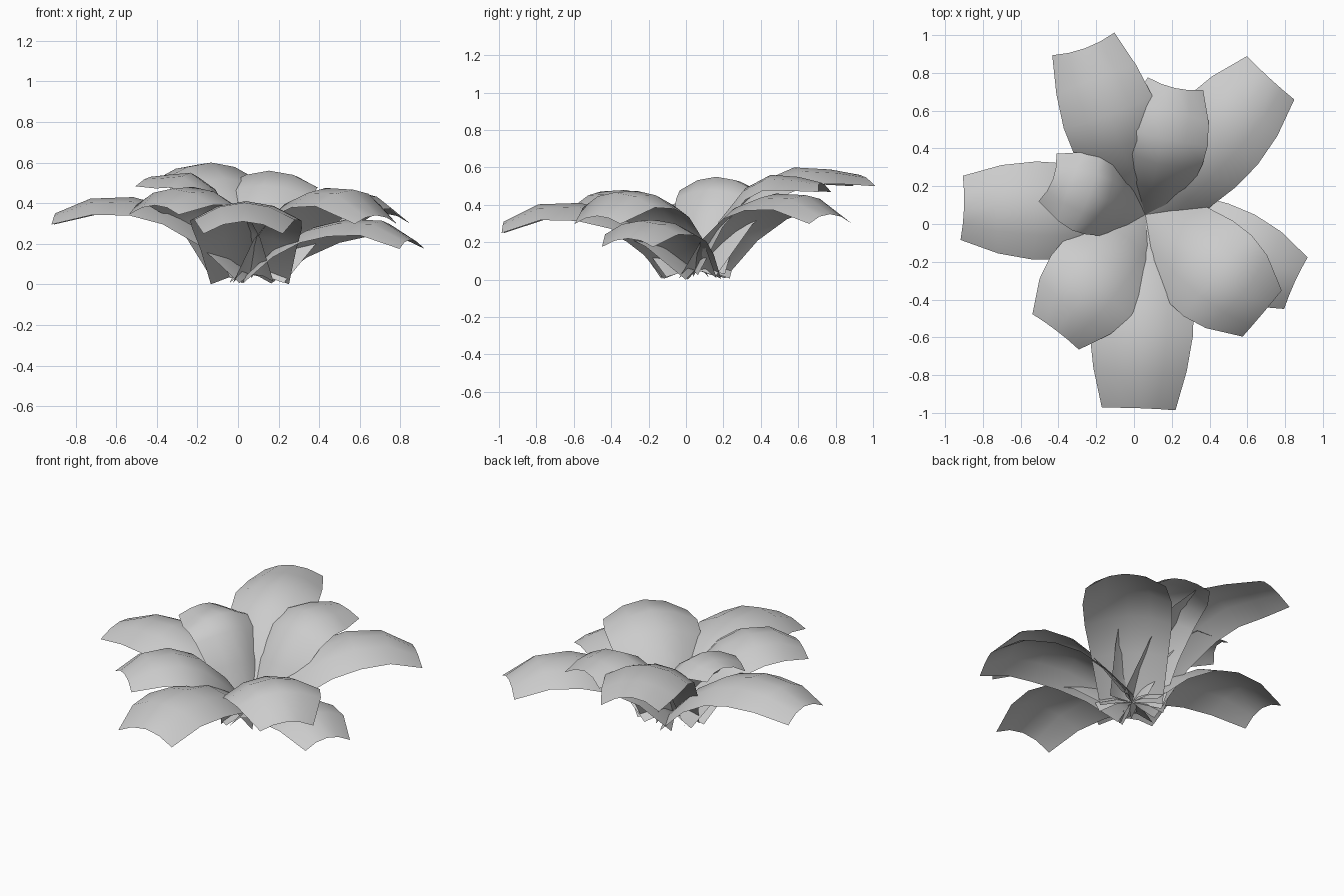
import bpy
from mathutils import Vector

if "Cube" in bpy.data.objects:
    bpy.data.objects.remove(bpy.data.objects["Cube"])

BASE = Vector((0.06, 0.05, 0.05))
# fraction of reach, fraction of peak height, fraction of full width
STATIONS = [(0.0, 0.0, 0.70), (0.2, 0.53, 0.86), (0.4, 0.86, 0.98),
            (0.6, 1.0, 1.0), (0.82, 0.98, 0.90)]
ACROSS = [-1, -0.5, 0, 0.5, 1]

# tip x, tip y, peak z, tip z, full width, tip width
LEAVES = {
    "back_left_leaf": (-0.26, 0.93, 0.60, 0.56, 0.50, 0.35),
    "back_leaf": (0.215, 0.72, 0.56, 0.52, 0.48, 0.30),
    "back_right_leaf": (0.72, 0.77, 0.46, 0.35, 0.52, 0.34),
    "right_leaf": (0.85, -0.31, 0.32, 0.22, 0.48, 0.30),
    "front_right_leaf": (0.68, -0.475, 0.475, 0.34, 0.56, 0.32),
    "front_leaf": (0.025, -0.975, 0.41, 0.31, 0.55, 0.39),
    "front_left_leaf": (-0.41, -0.565, 0.48, 0.39, 0.53, 0.31),
    "left_leaf": (-0.90, 0.085, 0.43, 0.35, 0.52, 0.34),
    "inner_left_leaf": (-0.43, 0.235, 0.55, 0.53, 0.43, 0.27),
}


def leaf(name, tx, ty, peak, tip, width, tip_width):
    reach = Vector((tx - BASE.x, ty - BASE.y, 0))
    out = reach.normalized()
    side = Vector((-out.y, out.x, 0))
    rise = peak - BASE.z
    # arched centre line
    spine = [BASE + reach * f + Vector((0, 0, h * rise)) for f, h, w in STATIONS]
    spine.append(Vector((tx, ty, tip)))
    widths = [w * width for f, h, w in STATIONS] + [tip_width]
    last = len(spine) - 1
    verts, faces = [], []
    for i, p in enumerate(spine):
        a, b = spine[max(i - 1, 0)], spine[min(i + 1, last)]
        normal = (b - a).normalized().cross(side)
        if normal.z < 0:
            normal = -normal
        half = widths[i] / 2
        for s in ACROSS:
            # cupped cross-section, edges drooping
            v = p + side * half * s - normal * (0.35 * half * s * s)
            if i == last:
                # blunt tip with forward corners
                v += out * 0.035 * s * s
            v.z = max(v.z, 0)
            verts.append(v)
    n = len(ACROSS)
    for i in range(last):
        for j in range(n - 1):
            k = i * n + j
            faces.append((k, k + n, k + n + 1, k + 1))
    mesh = bpy.data.meshes.new(name)
    mesh.from_pydata(verts, [], faces)
    mesh.update()
    if sum(p.normal.z for p in mesh.polygons) < 0:
        mesh.flip_normals()
    mesh.shade_smooth()
    obj = bpy.data.objects.new(name, mesh)
    bpy.context.collection.objects.link(obj)


for leaf_name, params in LEAVES.items():
    leaf(leaf_name, *params)
